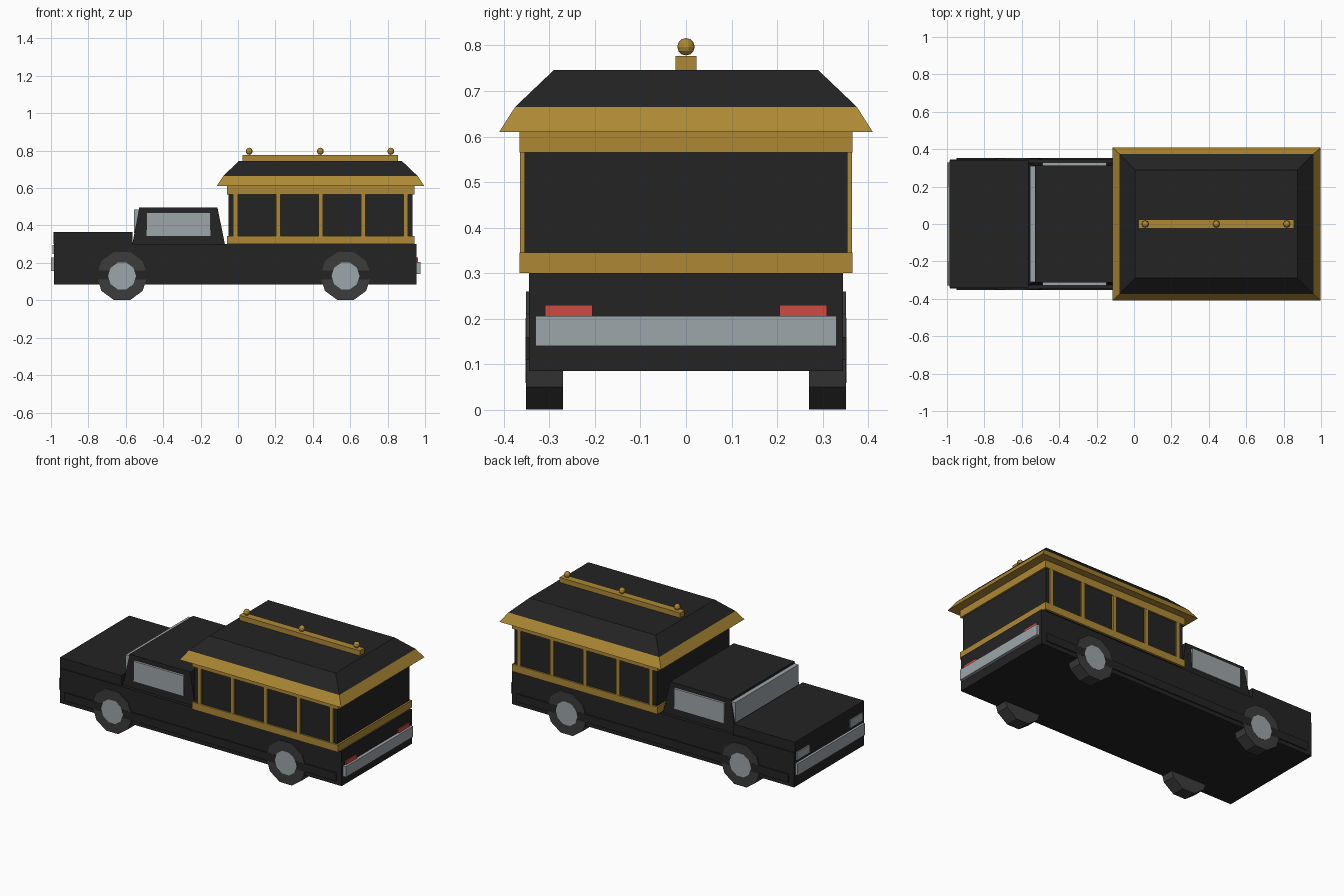
import bpy, bmesh, math
from mathutils import Matrix

if "Cube" in bpy.data.objects:
    bpy.data.objects.remove(bpy.data.objects["Cube"])


def material(name, rgb):
    m = bpy.data.materials.new(name)
    m.diffuse_color = (*rgb, 1)
    m.use_nodes = True
    m.node_tree.nodes["Principled BSDF"].inputs["Base Color"].default_value = m.diffuse_color
    return m


BLACK = material("black paint", (0.017, 0.017, 0.017))
RUBBER = material("dark rubber", (0.045, 0.045, 0.045))
GOLD = material("gold trim", (0.42, 0.25, 0.035))
SILVER = material("silver", (0.34, 0.38, 0.40))
RED = material("red lamp", (0.62, 0.07, 0.055))


def finish(name, bm, mat):
    bmesh.ops.recalc_face_normals(bm, faces=bm.faces[:])
    mesh = bpy.data.meshes.new(name)
    bm.to_mesh(mesh)
    bm.free()
    mesh.materials.append(mat)
    ob = bpy.data.objects.new(name, mesh)
    bpy.context.collection.objects.link(ob)
    return ob


def frustum(name, mat, bottom, top, z0, z1):
    """Solid between two rectangles, each (x0, x1, y0, y1)."""
    bm = bmesh.new()
    rings = []
    for (x0, x1, y0, y1), z in ((bottom, z0), (top, z1)):
        rings.append([bm.verts.new((x, y, z)) for x, y in
                      ((x0, y0), (x1, y0), (x1, y1), (x0, y1))])
    lo, hi = rings
    bm.faces.new(lo[::-1])
    bm.faces.new(hi)
    for i in range(4):
        j = (i + 1) % 4
        bm.faces.new((lo[i], lo[j], hi[j], hi[i]))
    return finish(name, bm, mat)


def box(name, mat, x0, x1, y0, y1, z0, z1):
    return frustum(name, mat, (x0, x1, y0, y1), (x0, x1, y0, y1), z0, z1)


def pair(name, mat, x0, x1, y0, y1, z0, z1):
    """Matching boxes on both sides of the car."""
    box(name + "_right", mat, x0, x1, -y1, -y0, z0, z1)
    box(name + "_left", mat, x0, x1, y0, y1, z0, z1)


def disc(name, mat, x, z, r, y0, y1):
    """Ten-sided cylinder along y."""
    bm = bmesh.new()
    place = Matrix.Translation((x, (y0 + y1) / 2, z)) @ Matrix.Rotation(math.pi / 2, 4, 'X')
    ring = [(r * math.cos(i * math.pi / 5), r * math.sin(i * math.pi / 5)) for i in range(10)]
    h = abs(y1 - y0) / 2
    lo = [bm.verts.new(place @ Matrix.Translation((a, b, -h)).translation) for a, b in ring]
    hi = [bm.verts.new(place @ Matrix.Translation((a, b, h)).translation) for a, b in ring]
    bm.faces.new(lo[::-1])
    bm.faces.new(hi)
    for i in range(10):
        j = (i + 1) % 10
        bm.faces.new((lo[i], lo[j], hi[j], hi[i]))
    return finish(name, bm, mat)


# Lower body, hood and side mouldings
box("body", BLACK, -0.985, 0.955, -0.345, 0.345, 0.085, 0.30)
box("hood", BLACK, -0.987, -0.565, -0.34, 0.34, 0.30, 0.365)
pair("side_moulding", BLACK, -0.95, 0.92, 0.34, 0.352, 0.11, 0.16)

# Driver cab with glass
frustum("cab", BLACK, (-0.565, -0.07, -0.325, 0.325),
        (-0.528, -0.11, -0.312, 0.312), 0.30, 0.497)
box("windshield", SILVER, -0.557, -0.525, -0.31, 0.31, 0.36, 0.485)
pair("side_window", SILVER, -0.49, -0.147, 0.30, 0.328, 0.345, 0.47)

# Bumpers and lamps
box("front_bumper", SILVER, -1.0, -0.98, -0.33, 0.33, 0.157, 0.23)
box("rear_bumper", SILVER, 0.95, 0.975, -0.33, 0.33, 0.14, 0.206)
pair("headlight", SILVER, -0.992, -0.98, 0.20, 0.325, 0.247, 0.297)
pair("tail_light", RED, 0.95, 0.962, 0.205, 0.31, 0.18, 0.23)

# Wheels and hubs
for end, x in (("front", -0.62), ("rear", 0.575)):
    for side, s in (("right", -1), ("left", 1)):
        disc(f"{end}_wheel_{side}", RUBBER, x, 0.13, 0.136, s * 0.27, s * 0.351)
        disc(f"{end}_hub_{side}", SILVER, x, 0.13, 0.075, s * 0.30, s * 0.3525)

# Rear compartment: dark panels, gold bands and posts
box("compartment", BLACK, -0.05, 0.932, -0.355, 0.355, 0.30, 0.61)
box("lower_band", GOLD, -0.06, 0.943, -0.365, 0.365, 0.30, 0.345)
box("upper_band", GOLD, -0.06, 0.943, -0.365, 0.365, 0.565, 0.612)
for i in range(5):
    x = -0.013 + i * 0.2275
    pair(f"post_{i + 1}", GOLD, x - 0.0125, x + 0.0125, 0.35, 0.364, 0.345, 0.565)

# Flared eave, hipped roof, ridge and finials
frustum("eave", GOLD, (-0.115, 0.997, -0.41, 0.41),
        (-0.078, 0.96, -0.375, 0.375), 0.61, 0.665)
frustum("roof", BLACK, (-0.078, 0.96, -0.375, 0.375),
        (0.005, 0.875, -0.29, 0.29), 0.665, 0.746)
box("ridge", GOLD, 0.025, 0.855, -0.023, 0.023, 0.74, 0.777)
for i, x in enumerate((0.06, 0.44, 0.817)):
    bm = bmesh.new()
    bmesh.ops.create_uvsphere(bm, u_segments=10, v_segments=6, radius=0.019,
                              matrix=Matrix.Translation((x, 0, 0.797)))
    finish(f"finial_{i + 1}", bm, GOLD)
